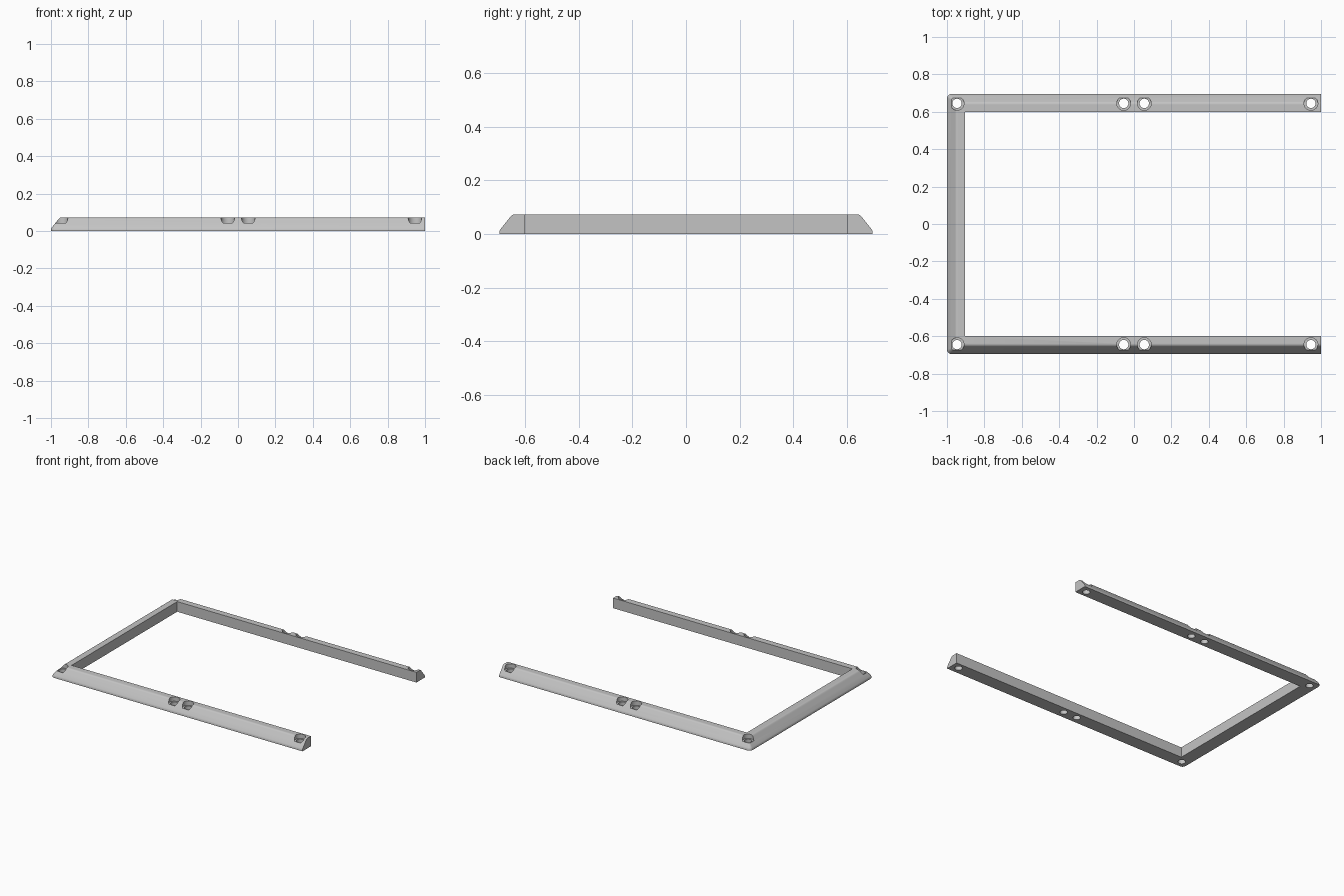
import bpy, bmesh, math
from mathutils import Vector

cube = bpy.data.objects.get("Cube")
if cube:
    bpy.data.objects.remove(cube, do_unlink=True)

HALF_X, HALF_Y = 1.0, 0.696
CORNER_R = 0.025

grey = bpy.data.materials.new("light_grey")
grey.use_nodes = True
grey.diffuse_color = (0.55, 0.55, 0.55, 1)
grey.node_tree.nodes["Principled BSDF"].inputs["Base Color"].default_value = (0.55, 0.55, 0.55, 1)


def make_object(name, bm):
    bmesh.ops.recalc_face_normals(bm, faces=bm.faces)
    mesh = bpy.data.meshes.new(name)
    bm.to_mesh(mesh)
    bm.free()
    mesh.materials.append(grey)
    obj = bpy.data.objects.new(name, mesh)
    bpy.context.collection.objects.link(obj)
    return obj


def plan_path(inset, z, steps=6):
    """U-shaped path, open towards +x, with rounded corners that sharpen inwards."""
    r = max(CORNER_R - inset, 0)
    cx, cy = -HALF_X + inset + r, HALF_Y - inset - r
    arc = []
    for i in range(steps + 1):
        a = math.pi / 2 * (1 + i / steps)
        arc.append(Vector((cx + r * math.cos(a), cy + r * math.sin(a), z)))
    back = [Vector((HALF_X, HALF_Y - inset, z))] + arc
    front = [Vector((p.x, -p.y, p.z)) for p in reversed(back)]
    return back + front


# Frame: bevelled section (inset from the outer edge, height) swept along the U
section = [(0, 0), (0, 0.01), (0.004, 0.018), (0.04, 0.063), (0.043, 0.067),
           (0.048, 0.071), (0.054, 0.073), (0.096, 0.073), (0.096, 0)]
bm = bmesh.new()
rails = [[bm.verts.new(p) for p in plan_path(d, z)] for d, z in section]
for a, b in zip(rails, rails[1:] + rails[:1]):
    for i in range(len(a) - 1):
        bm.faces.new((a[i], a[i + 1], b[i + 1], b[i]))
for end in (0, -1):
    bm.faces.new([rail[end] for rail in rails])
bmesh.ops.remove_doubles(bm, verts=bm.verts, dist=1e-5)
frame = make_object("three_sided_frame", bm)

# Stepped screw holes: wide seat above a narrow through hole
hole_profile = [(0.025, -0.02), (0.025, 0.042), (0.037, 0.042), (0.037, 0.1)]
SIDES = 32
bm = bmesh.new()
for x in (-0.946, -0.055, 0.055, 0.946):
    for y in (-0.645, 0.645):
        rings = []
        for r, z in hole_profile:
            angles = [2 * math.pi * i / SIDES for i in range(SIDES)]
            rings.append([bm.verts.new((x + r * math.cos(a), y + r * math.sin(a), z))
                          for a in angles])
        for a, b in zip(rings, rings[1:]):
            for i in range(SIDES):
                j = (i + 1) % SIDES
                bm.faces.new((a[i], a[j], b[j], b[i]))
        bm.faces.new(rings[0])
        bm.faces.new(rings[-1])
cutter = make_object("screw_hole_cutter", bm)
cutter.hide_render = True

# Cut the holes, then discard the cutter
bpy.ops.object.select_all(action='DESELECT')
frame.select_set(True)
bpy.context.view_layer.objects.active = frame
cut = frame.modifiers.new("screw_holes", 'BOOLEAN')
cut.operation = 'DIFFERENCE'
cut.solver = 'EXACT'
cut.object = cutter
bpy.ops.object.modifier_apply(modifier=cut.name)
bpy.data.objects.remove(cutter, do_unlink=True)
bpy.ops.object.shade_smooth_by_angle(angle=math.radians(30))
